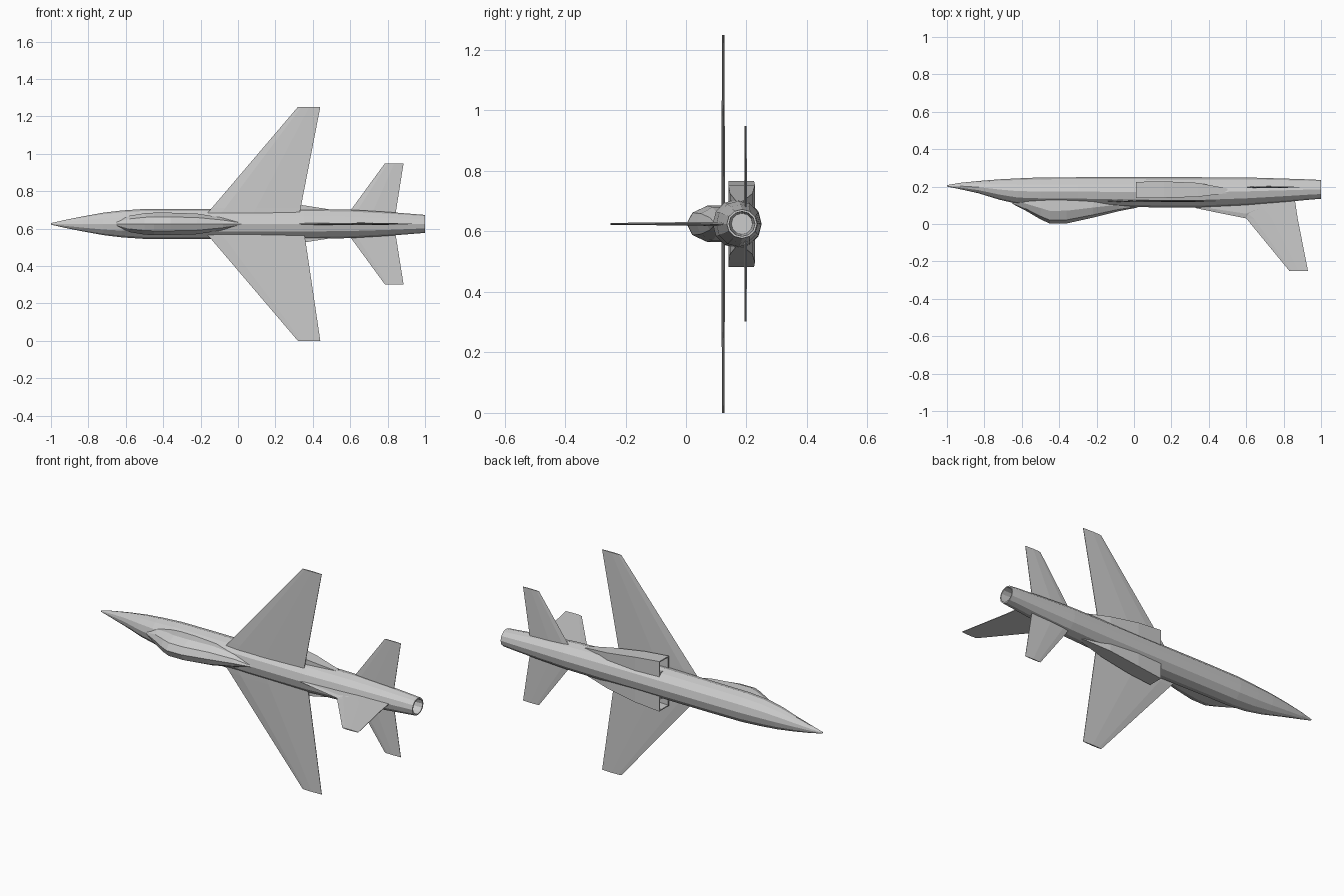
import bpy, bmesh
from math import sin, cos, pi
from mathutils import Vector

if "Cube" in bpy.data.objects:
    bpy.data.objects.remove(bpy.data.objects["Cube"])

ZC = 0.625  # symmetry plane height of the aircraft


def loft(name, rings):
    """Skin a list of point rings and cap both ends."""
    bm = bmesh.new()
    rows = [[bm.verts.new(p) for p in ring] for ring in rings]
    n = len(rows[0])
    for a, b in zip(rows, rows[1:]):
        for i in range(n):
            j = (i + 1) % n
            bm.faces.new((a[i], a[j], b[j], b[i]))
    bm.faces.new(rows[0][::-1])
    bm.faces.new(rows[-1])
    bmesh.ops.recalc_face_normals(bm, faces=bm.faces)
    me = bpy.data.meshes.new(name)
    bm.to_mesh(me)
    bm.free()
    ob = bpy.data.objects.new(name, me)
    bpy.context.collection.objects.link(ob)
    return ob


def oval(x, y0, y1, rz, n):
    """Oval ring spanning y0..y1 and ZC +- rz."""
    c, r = (y0 + y1) / 2, (y1 - y0) / 2
    return [(x, c + r * cos(2 * pi * i / n), ZC + rz * sin(2 * pi * i / n))
            for i in range(n)]


def foil(le, te, span, half, place):
    """Thin six-point aerofoil ring; place maps (x, span, offset) to space."""
    prof = [(0, 0), (.15, .7), (.5, 1), (1, .3), (1, -.3), (.5, -1), (.15, -.7)]
    return [place(le + (te - le) * u, span, half * v) for u, v in prof]


# Fuselage, with the last rings turning inward to form the hollow nozzle
body = [(-1, .200, .208, .004), (-.93, .186, .220, .020), (-.83, .164, .230, .040),
        (-.72, .130, .239, .060), (-.62, .107, .244, .072), (-.5, .100, .249, .080),
        (-.3, .098, .250, .081), (0, .090, .250, .081), (.35, .088, .250, .081),
        (.6, .100, .249, .076), (.8, .117, .243, .064), (.95, .131, .238, .052),
        (1, .135, .235, .048), (1, .142, .228, .041), (.87, .150, .220, .035)]
loft("fuselage", [oval(*s, 12) for s in body])

# Cockpit canopy bulge
canopy = [(-.65, .108, .150, .012), (-.58, .072, .180, .046), (-.50, .025, .200, .060),
          (-.45, .002, .200, .063), (-.36, .003, .200, .063), (-.22, .034, .190, .058),
          (-.08, .069, .170, .035), (.02, .088, .140, .008)]
loft("canopy", [oval(*s, 10) for s in canopy])

for side, label in ((1, "left"), (-1, "right")):
    # Main wing
    def wing_at(x, s, o):
        return (x, .123 + o, ZC + side * s)
    te = .335 if side > 0 else .36
    loft(label + "_wing", [foil(-.18, te - .01, .04, .006, wing_at),
                           foil(-.14, te, .085, .006, wing_at),
                           foil(.32, .44, .625, .004, wing_at)])

    # Tailplane
    def tail_at(x, s, o):
        return (x, .197 + o, ZC + side * s)
    loft(label + "_tailplane", [foil(.57, .838, .03, .005, tail_at),
                                foil(.60, .845, .07, .005, tail_at),
                                foil(.785, .885, .323, .003, tail_at)])

    # Side air intake with a recessed mouth
    def box(x, y0, y1, s0, s1):
        return [(x, y0, ZC + side * s0), (x, y1, ZC + side * s0),
                (x, y1, ZC + side * s1), (x, y0, ZC + side * s1)]
    loft(label + "_intake", [box(.10, .148, .216, .076, .130),
                             box(.01, .146, .219, .076, .136),
                             box(.01, .140, .225, .050, .142),
                             box(.16, .140, .228, .050, .128),
                             box(.34, .145, .220, .050, .101),
                             box(.50, .165, .190, .050, .076)])


# Vertical fin
def fin_at(x, s, o):
    return (x, s, ZC + o)


loft("fin", [foil(.45, .86, .13, .007, fin_at), foil(.60, .875, .03, .006, fin_at),
             foil(.83, .93, -.25, .003, fin_at)])

# Low fairing running forward from the fin root
fairing = [(.33, .085, .12, .004), (.45, .060, .13, .006), (.60, .030, .13, .007),
           (.72, .095, .13, .007)]
loft("fin_root_fairing", [oval(*s, 6) for s in fairing])
